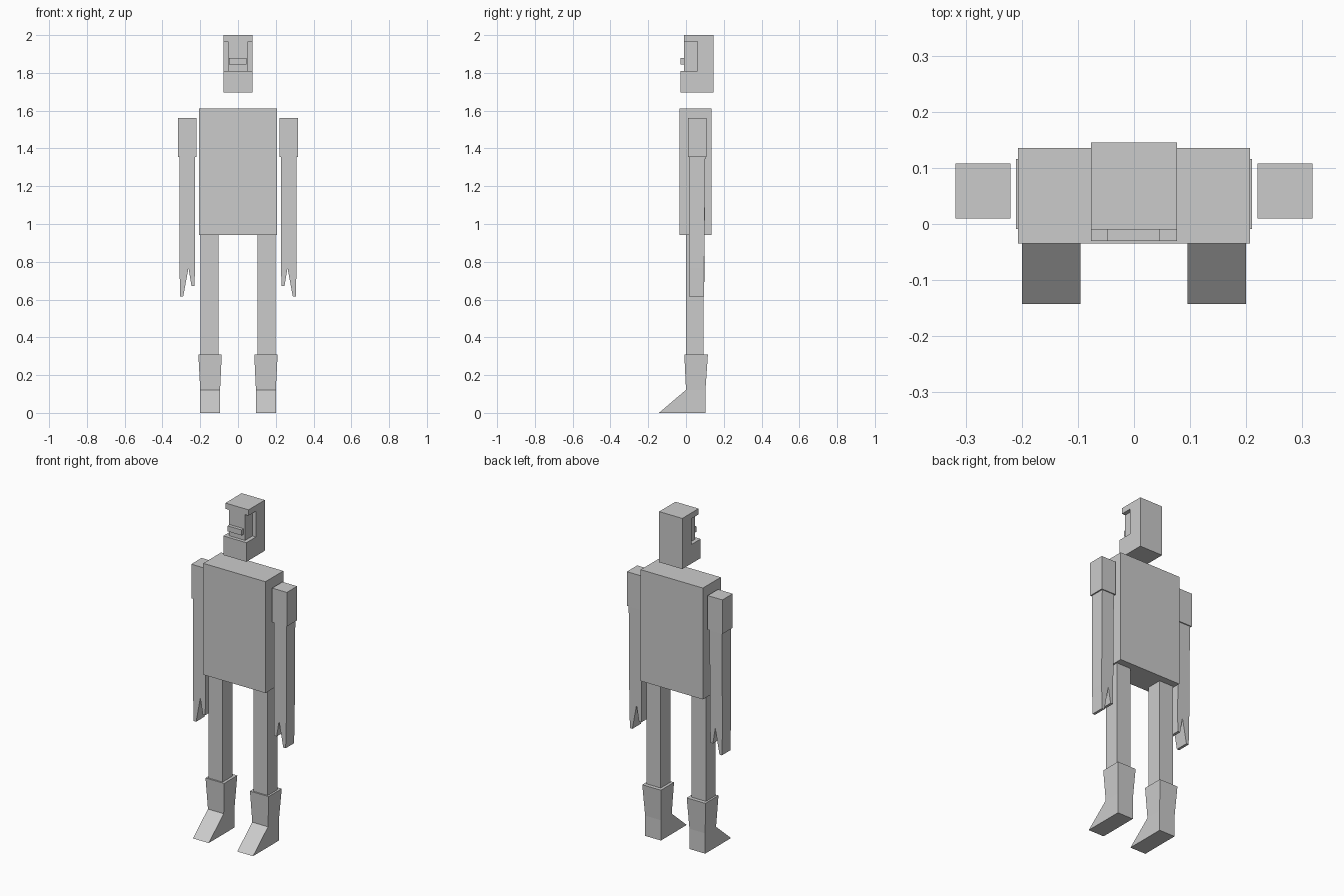
import bpy
import bmesh
from mathutils import Vector

cube = bpy.data.objects.get("Cube")
if cube:
    bpy.data.objects.remove(cube, do_unlink=True)

grey = bpy.data.materials.new("plain grey")
grey.use_nodes = True
grey.diffuse_color = (0.6, 0.6, 0.6, 1)
grey.node_tree.nodes["Principled BSDF"].inputs["Base Color"].default_value = (0.6, 0.6, 0.6, 1)


def finish(bm, name):
    bmesh.ops.recalc_face_normals(bm, faces=bm.faces)
    mesh = bpy.data.meshes.new(name)
    bm.to_mesh(mesh)
    bm.free()
    mesh.materials.append(grey)
    obj = bpy.data.objects.new(name, mesh)
    bpy.context.collection.objects.link(obj)
    return obj


def loft(name, rings):
    """Join rectangles (x0, x1, y0, y1, z) from bottom to top."""
    bm = bmesh.new()
    loops = []
    for x0, x1, y0, y1, z in rings:
        corners = ((x0, y0), (x1, y0), (x1, y1), (x0, y1))
        loops.append([bm.verts.new((x, y, z)) for x, y in corners])
    for low, high in zip(loops, loops[1:]):
        for i in range(4):
            j = (i + 1) % 4
            bm.faces.new((low[i], low[j], high[j], high[i]))
    bm.faces.new(loops[0])
    bm.faces.new(loops[-1])
    return finish(bm, name)


def box(name, x0, x1, y0, y1, z0, z1):
    return loft(name, [(x0, x1, y0, y1, z0), (x0, x1, y0, y1, z1)])


def prism(name, points, offset):
    """Extrude a flat outline by an offset."""
    bm = bmesh.new()
    face = bm.faces.new([bm.verts.new(p) for p in points])
    made = bmesh.ops.extrude_face_region(bm, geom=[face])["geom"]
    moved = [g for g in made if isinstance(g, bmesh.types.BMVert)]
    bmesh.ops.translate(bm, verts=moved, vec=Vector(offset))
    return finish(bm, name)


def cut(target, cutter):
    cutter.hide_render = True
    mod = target.modifiers.new("notch", "BOOLEAN")
    mod.operation = "DIFFERENCE"
    mod.solver = "EXACT"
    mod.object = cutter
    bpy.context.view_layer.objects.active = target
    bpy.ops.object.modifier_apply(modifier=mod.name)
    bpy.data.objects.remove(cutter, do_unlink=True)


# Head with a protruding jaw, cut-away cheeks and a mouth bar
profile = [(-0.03, 1.695), (0.145, 1.695), (0.145, 2.0), (-0.01, 2.0), (-0.01, 1.81), (-0.03, 1.81)]
head = prism("head", [(-0.077, y, z) for y, z in profile], (0.154, 0, 0))
for side in (-1, 1):
    inner, outer = sorted((side * 0.054, side * 0.12))
    cut(head, box("cheek_cutter", inner, outer, -0.1, 0.06, 1.81, 1.965))
box("mouth_bar", -0.048, 0.045, -0.03, -0.01, 1.845, 1.878)

# Torso
box("torso", -0.207, 0.207, -0.035, 0.135, 0.942, 1.612)

for side, label in ((-1, "right"), (1, "left")):
    # Sleeve
    box(label + "_sleeve", side * 0.22, side * 0.318, 0.01, 0.108, 1.355, 1.56)

    # Forearm ending in a long outer and a short inner finger
    outline = [(0.228, 1.355), (0.31, 1.355), (0.31, 0.77), (0.306, 0.617),
               (0.29, 0.617), (0.262, 0.768), (0.246, 0.672), (0.23, 0.672), (0.228, 0.77)]
    arm = prism(label + "_forearm", [(side * x, 0.016, z) for x, z in outline], (0, 0.08, 0))
    for v in arm.data.vertices:
        if v.co.z > 1.3 and v.co.y > 0.05:
            v.co.y = 0.102

    # Leg
    box(label + "_leg", side * 0.103, side * 0.198, 0.0, 0.093, 0.31, 0.942)

    # Boot: flared shaft above a wedge-shaped foot
    loft(label + "_boot", [
        (side * 0.095, side * 0.2, -0.143, 0.103, 0),
        (side * 0.095, side * 0.2, 0.0, 0.103, 0.122),
        (side * 0.086, side * 0.21, -0.009, 0.116, 0.31),
    ])
